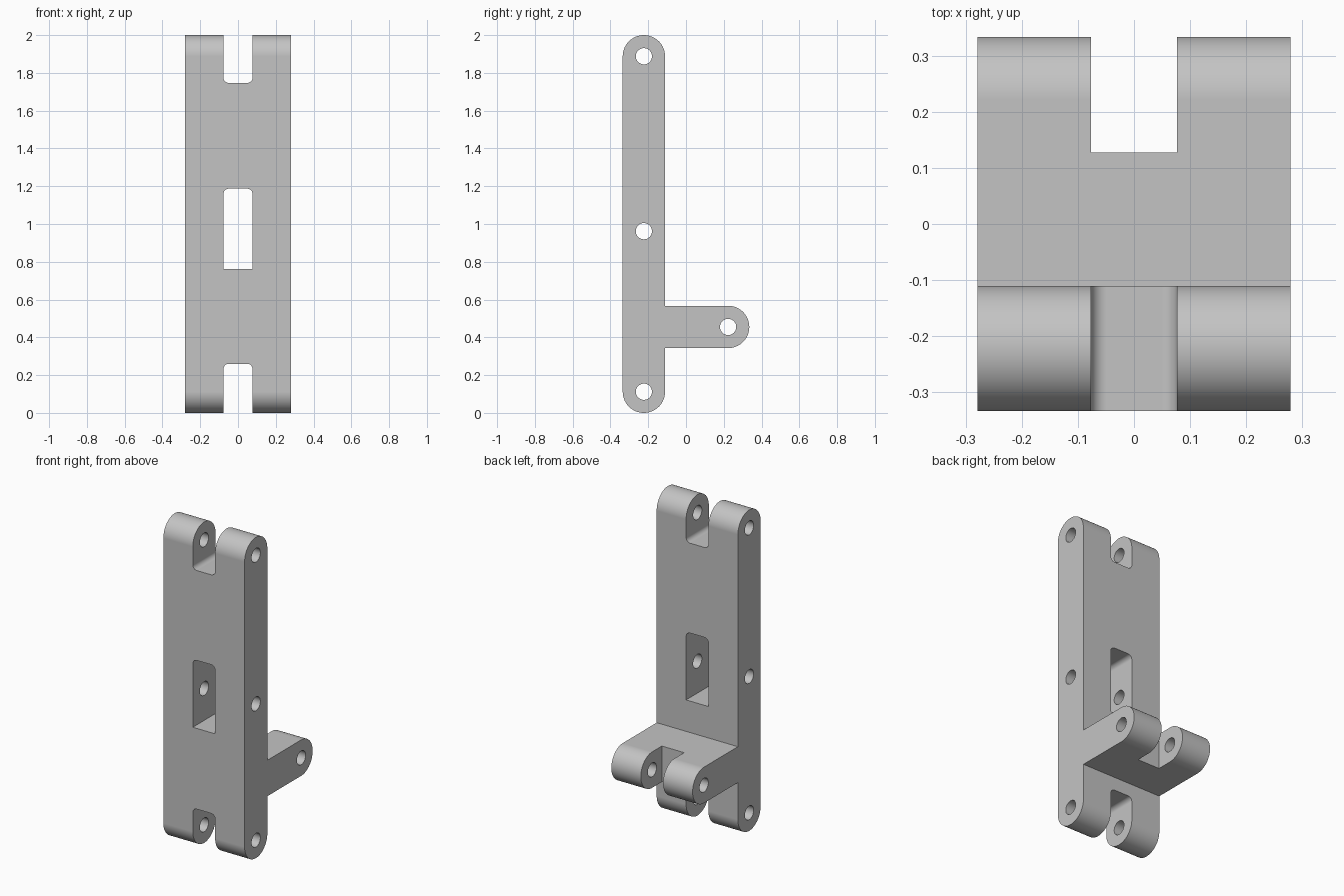
import bpy
import bmesh
from math import sin, cos, radians

if "Cube" in bpy.data.objects:
    bpy.data.objects.remove(bpy.data.objects["Cube"], do_unlink=True)

HALF_WIDTH = 0.28      # bracket half width in x
R = 0.112              # rounded end radius
PLATE_Y = -0.223       # plate centre line
ARM_Y, ARM_Z = 0.223, 0.455
SLOT = 0.077           # slot half width
FILLET = 0.028
HOLE_R = 0.043

grey = bpy.data.materials.new("plain grey")
grey.use_nodes = True
colour = (0.55, 0.55, 0.55, 1)
grey.diffuse_color = colour
grey.node_tree.nodes["Principled BSDF"].inputs["Base Color"].default_value = colour


def arc(u, v, r, start, end, steps):
    """Points along an arc, angles in degrees."""
    angles = [radians(start + (end - start) * i / steps) for i in range(steps + 1)]
    return [(u + r * cos(a), v + r * sin(a)) for a in angles]


def prism(name, points, axis, low, high):
    """Extrude a 2D outline along x (points are y, z) or y (points are x, z)."""
    def place(p, d):
        return (d, p[0], p[1]) if axis == "x" else (p[0], d, p[1])
    bm = bmesh.new()
    base = [bm.verts.new(place(p, low)) for p in points]
    cap = [bm.verts.new(place(p, high)) for p in points]
    bm.faces.new(base)
    bm.faces.new(cap)
    for i in range(len(points)):
        j = (i + 1) % len(points)
        bm.faces.new((base[i], base[j], cap[j], cap[i]))
    bmesh.ops.recalc_face_normals(bm, faces=bm.faces)
    mesh = bpy.data.meshes.new(name)
    bm.to_mesh(mesh)
    bm.free()
    mesh.materials.append(grey)
    obj = bpy.data.objects.new(name, mesh)
    bpy.context.collection.objects.link(obj)
    return obj


def slot_outline(bottom, top, round_bottom, round_top):
    """Upright slot with optional fillets at either end."""
    f = FILLET
    points = []
    if round_bottom:
        points += arc(-SLOT + f, bottom + f, f, 180, 270, 8)
        points += arc(SLOT - f, bottom + f, f, 270, 360, 8)
    else:
        points += [(-SLOT, bottom), (SLOT, bottom)]
    if round_top:
        points += arc(SLOT - f, top - f, f, 0, 90, 8)
        points += arc(-SLOT + f, top - f, f, 90, 180, 8)
    else:
        points += [(SLOT, top), (-SLOT, top)]
    return points


# Plate and rear arm as one side profile
inner = PLATE_Y + R
profile = arc(PLATE_Y, R, R, 180, 360, 48)
profile += [(inner, ARM_Z - R)]
profile += arc(ARM_Y, ARM_Z, R, -90, 90, 48)
profile += [(inner, ARM_Z + R)]
profile += arc(PLATE_Y, 2 - R, R, 0, 180, 48)
bracket = prism("bracket", profile, "x", -HALF_WIDTH, HALF_WIDTH)

# Slots through the plate and the fork in the arm
cutters = [
    prism("top_slot", slot_outline(1.747, 2.2, True, False), "y", -0.5, 0),
    prism("middle_slot", slot_outline(0.763, 1.187, False, True), "y", -0.5, 0),
    prism("bottom_slot", slot_outline(-0.2, 0.26, False, True), "y", -0.5, 0),
    prism("arm_slot", slot_outline(0.3, 0.6, False, False), "y", 0.128, 0.5),
]

# Pin holes across the whole width
for y, z in ((PLATE_Y, R), (PLATE_Y, 0.962), (PLATE_Y, 2 - R), (ARM_Y, ARM_Z)):
    circle = arc(y, z, HOLE_R, 0, 360, 40)[:-1]
    cutters.append(prism("pin_hole", circle, "x", -0.5, 0.5))

# Cut, then bake the result and drop the cutters
for cutter in cutters:
    cutter.hide_render = True
    mod = bracket.modifiers.new(cutter.name, "BOOLEAN")
    mod.operation = "DIFFERENCE"
    mod.solver = "EXACT"
    mod.object = cutter
bpy.context.view_layer.update()
graph = bpy.context.evaluated_depsgraph_get()
baked = bpy.data.meshes.new_from_object(bracket.evaluated_get(graph))
bracket.modifiers.clear()
bracket.data = baked
for cutter in cutters:
    bpy.data.objects.remove(cutter, do_unlink=True)

# Smooth rounds, crisp edges, flat large faces
for obj in bpy.context.selected_objects:
    obj.select_set(False)
bracket.select_set(True)
bpy.context.view_layer.objects.active = bracket
bpy.ops.object.shade_smooth_by_angle(angle=radians(30))
weighted = bracket.modifiers.new("flat_faces", "WEIGHTED_NORMAL")
weighted.keep_sharp = True
